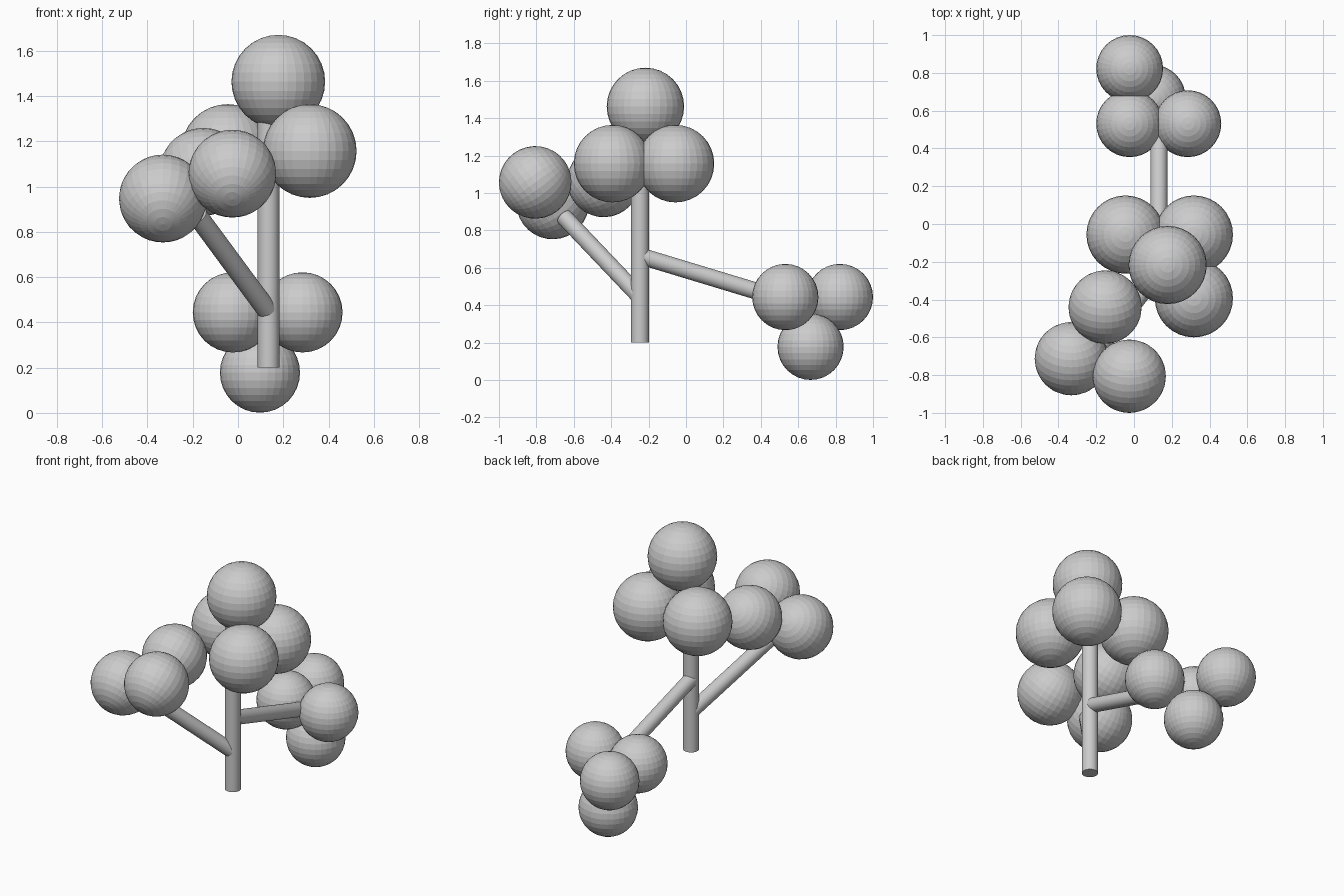
import bpy
from mathutils import Vector

if "Cube" in bpy.data.objects:
    bpy.data.objects.remove(bpy.data.objects["Cube"])

grey = bpy.data.materials.new("plain_grey")
grey.diffuse_color = (0.6, 0.6, 0.6, 1)
grey.use_nodes = True
grey.node_tree.nodes["Principled BSDF"].inputs["Base Color"].default_value = grey.diffuse_color


def finish(name):
    ob = bpy.context.object
    ob.name = name
    ob.data.materials.append(grey)
    return ob


def rod(name, start, end, radius):
    a, b = Vector(start), Vector(end)
    bpy.ops.mesh.primitive_cylinder_add(
        vertices=32, radius=radius, depth=(b - a).length, location=(a + b) / 2,
        rotation=(b - a).to_track_quat('Z', 'Y').to_euler())
    finish(name)
    bpy.ops.object.shade_smooth_by_angle()


def cluster(name, radius, centres, tilt=0.0):
    for i, c in enumerate(centres, 1):
        bpy.ops.mesh.primitive_uv_sphere_add(
            segments=32, ring_count=16, radius=radius, location=c,
            rotation=(tilt, 0, 0))
        finish(f"{name}_{i}")


# Trunk and its two branches
rod("trunk", (0.135, -0.246, 0.20), (0.135, -0.246, 1.30), 0.048)
rod("front_branch", (0.135, -0.246, 0.445), (-0.18, -0.652, 0.872), 0.045)
rod("back_branch", (0.132, -0.246, 0.664), (0.132, 0.61, 0.405), 0.045)

# Foliage at the top of the trunk
cluster("crown_foliage", 0.207, [
    (0.178, -0.217, 1.463), (0.317, -0.056, 1.157),
    (0.317, -0.393, 1.157), (-0.045, -0.056, 1.157)])

# Foliage at the end of the front branch
cluster("front_foliage", 0.194, [
    (-0.332, -0.713, 0.947), (-0.025, -0.806, 1.057),
    (-0.153, -0.440, 1.065)], tilt=-0.94)

# Foliage at the end of the back branch
cluster("back_foliage", 0.177, [
    (-0.023, 0.823, 0.444), (-0.023, 0.531, 0.444),
    (0.285, 0.531, 0.444), (0.097, 0.666, 0.178)])
